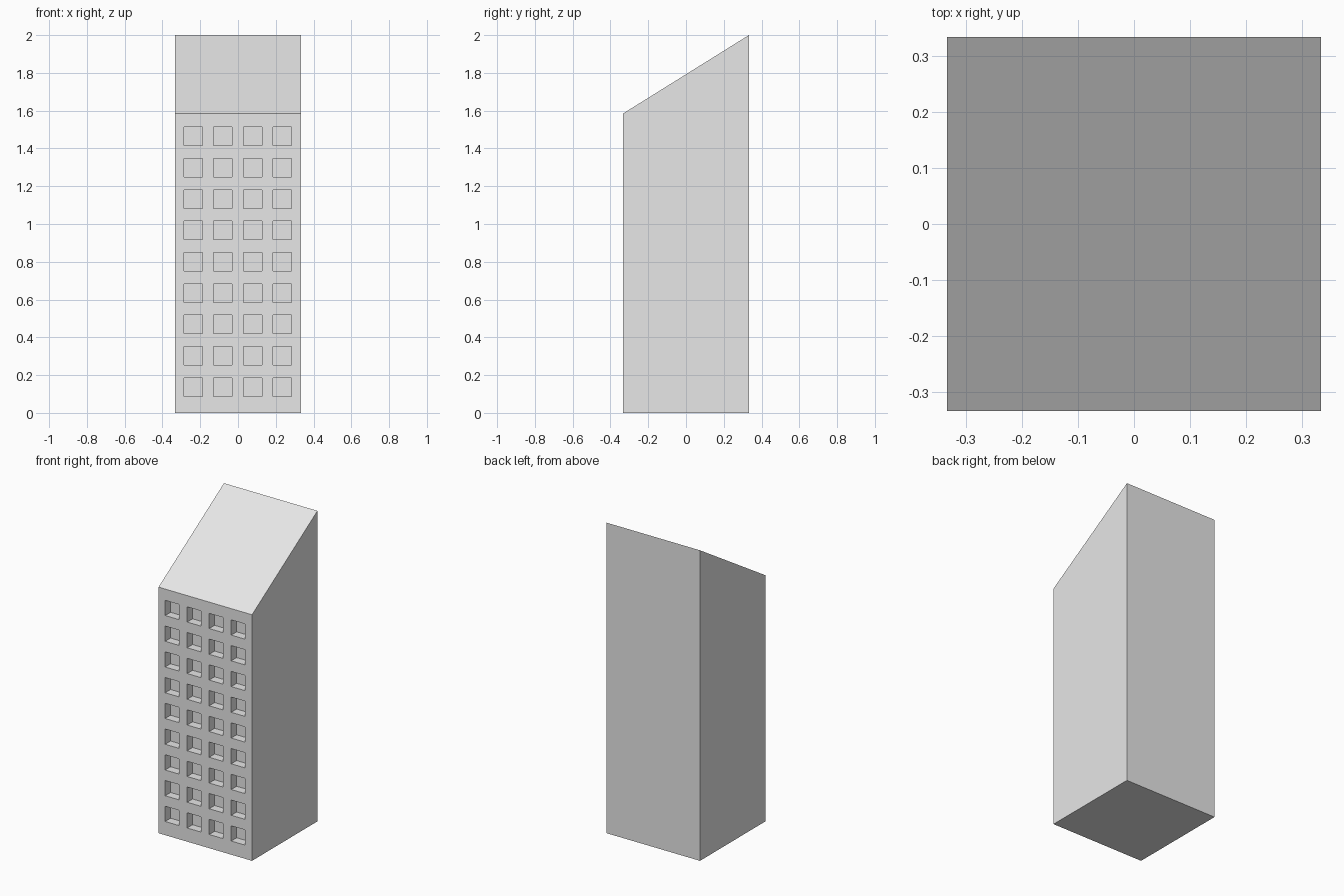
import bpy
import bmesh
from mathutils import Matrix, Vector

cube = bpy.data.objects.get("Cube")
if cube:
    bpy.data.objects.remove(cube, do_unlink=True)

HALF = 0.333
EAVE, PEAK = 1.585, 2.0
COLS, ROWS = 4, 9
WINDOW, DEPTH = 0.098, 0.055

concrete = bpy.data.materials.new("light grey")
concrete.use_nodes = True
grey = (0.8, 0.8, 0.8, 1)
concrete.diffuse_color = grey
concrete.node_tree.nodes["Principled BSDF"].inputs["Base Color"].default_value = grey


def make_object(name, bm):
    bmesh.ops.recalc_face_normals(bm, faces=bm.faces)
    mesh = bpy.data.meshes.new(name)
    bm.to_mesh(mesh)
    bm.free()
    mesh.materials.append(concrete)
    obj = bpy.data.objects.new(name, mesh)
    bpy.context.collection.objects.link(obj)
    return obj


# Tower: side profile with sloping roof, extruded across the width
bm = bmesh.new()
profile = [(-HALF, 0), (HALF, 0), (HALF, PEAK), (-HALF, EAVE)]
side = bm.faces.new([bm.verts.new((-HALF, y, z)) for y, z in profile])
extruded = bmesh.ops.extrude_face_region(bm, geom=[side])["geom"]
bmesh.ops.translate(bm, vec=(2 * HALF, 0, 0),
                    verts=[v for v in extruded if isinstance(v, bmesh.types.BMVert)])
tower = make_object("tower", bm)

# Window cutters: a grid of boxes through the front wall
bm = bmesh.new()
for col in range(COLS):
    for row in range(ROWS):
        centre = Vector((-0.237 + 0.157 * col, -HALF, 0.137 + 0.1658 * row))
        size = Matrix.Diagonal((WINDOW, 2 * DEPTH, WINDOW, 1))
        bmesh.ops.create_cube(bm, size=1, matrix=Matrix.Translation(centre) @ size)
cutter = make_object("window_cutter", bm)
cutter.hide_render = True

# Recess the windows, then discard the cutter
cut = tower.modifiers.new("window_recesses", 'BOOLEAN')
cut.operation = 'DIFFERENCE'
cut.solver = 'EXACT'
cut.object = cutter
bpy.context.view_layer.objects.active = tower
tower.select_set(True)
bpy.ops.object.modifier_apply(modifier=cut.name)
bpy.data.objects.remove(cutter, do_unlink=True)
